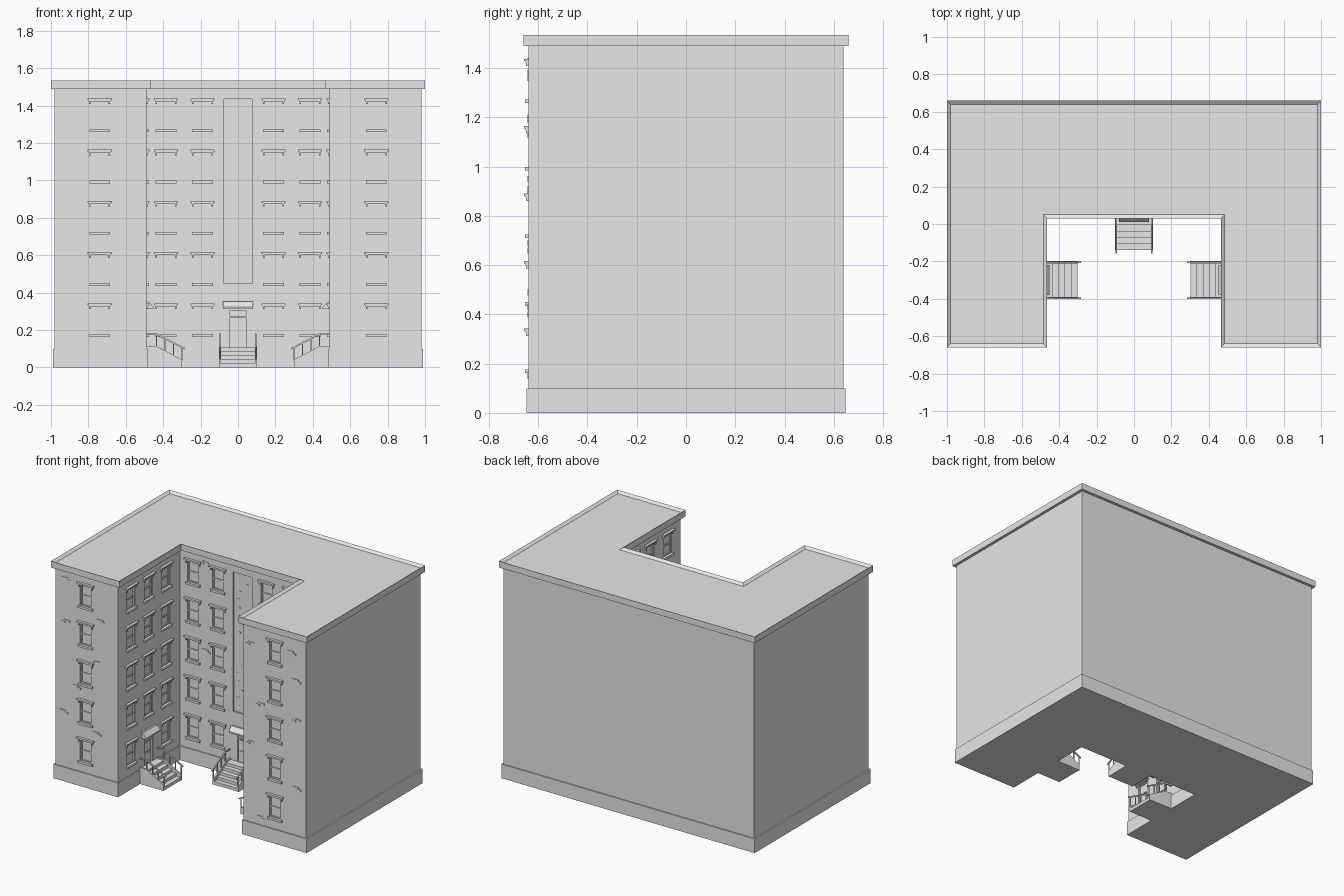
import bpy, bmesh, random
from mathutils import Matrix, Vector

if "Cube" in bpy.data.objects:
    bpy.data.objects.remove(bpy.data.objects["Cube"])

random.seed(4)
stone = bpy.data.materials.new("plain_grey")
stone.use_nodes = True
GREY = (0.8, 0.8, 0.8, 1)
stone.diffuse_color = GREY
stone.node_tree.nodes["Principled BSDF"].inputs["Base Color"].default_value = GREY

parts = {}


def part(name):
    return parts.setdefault(name, bmesh.new())


def frame(origin, along, out):
    """Wall frame: local x runs along the wall, y points out of it, z is up."""
    m = Matrix((along, out, (0, 0, 1))).transposed().to_4x4()
    return Matrix.Translation(origin) @ m


def prism(name, m, points, extrude):
    bm = part(name)
    low = [bm.verts.new(m @ Vector(p)) for p in points]
    high = [bm.verts.new(m @ (Vector(p) + Vector(extrude))) for p in points]
    n = len(points)
    bm.faces.new(low)
    top = bm.faces.new(high[::-1])
    for i in range(n):
        bm.faces.new((low[i], high[i], high[(i + 1) % n], low[(i + 1) % n]))
    return top


def box(name, m, x0, x1, y0, y1, z0, z1):
    prism(name, m, [(x0, y0, z0), (x1, y0, z0), (x1, y1, z0), (x0, y1, z0)], (0, 0, z1 - z0))


def beam(name, m, a, b, r):
    """Square bar between two points in a plane of constant local x."""
    a, b = Vector(a), Vector(b)
    d = (b - a).normalized()
    side = Vector((1, 0, 0)) * r
    up = d.cross(Vector((1, 0, 0))) * r
    prism(name, m, [a - side - up, a + side - up, a + side + up, a - side + up], b - a)


def u_shape(name, ox, oy, ix, iy, z0, z1):
    outline = [(-ox, -oy), (-ix, -oy), (-ix, iy), (ix, iy), (ix, -oy), (ox, -oy), (ox, oy), (-ox, oy)]
    return prism(name, Matrix(), [(x, y, z0) for x, y in outline], (0, 0, z1 - z0))


# Main masses: plinth, walls, cornice with sunken roof
u_shape("plinth", 0.99, 0.648, 0.484, 0.042, 0, 0.1)
u_shape("walls", 0.98, 0.64, 0.49, 0.05, 0.1, 1.49)
roof = u_shape("cornice", 1.0, 0.66, 0.465, 0.03, 1.49, 1.535)
bm = part("cornice")
bmesh.ops.recalc_face_normals(bm, faces=bm.faces)
bmesh.ops.inset_region(bm, faces=[roof], thickness=0.02, use_even_offset=True)
bmesh.ops.translate(bm, verts=roof.verts, vec=(0, 0, -0.015))

# Wall frames
left_front = frame((-0.74, -0.64, 0), (1, 0, 0), (0, -1, 0))
right_front = frame((0.74, -0.64, 0), (1, 0, 0), (0, -1, 0))
court_back = frame((0, 0.05, 0), (1, 0, 0), (0, -1, 0))
court_left = frame((-0.49, -0.3, 0), (0, 1, 0), (1, 0, 0))
court_right = frame((0.49, -0.3, 0), (0, -1, 0), (-1, 0, 0))
FLOOR = 0.274


def window(m, x, z):
    """Recessed sash window with sill, lintel and brackets."""
    box("cutter", m, x - 0.045, x + 0.045, -0.012, 0.02, z + 0.176, z + 0.326)
    for s in (-1, 1):
        c = x + s * 0.041
        box("window_sashes", m, c - 0.004, c + 0.004, -0.013, -0.004, z + 0.176, z + 0.326)
        b = x + s * 0.052
        box("lintel_brackets", m, b - 0.004, b + 0.004, -0.002, 0.01, z + 0.312, z + 0.328)
    for h in (0.18, 0.25, 0.322):
        box("window_sashes", m, x - 0.037, x + 0.037, -0.013, -0.005, z + h - 0.004, z + h + 0.004)
    box("window_sills", m, x - 0.055, x + 0.055, -0.002, 0.014, z + 0.162, z + 0.177)
    box("window_lintels", m, x - 0.06, x + 0.06, -0.002, 0.012, z + 0.326, z + 0.333)
    box("window_lintels", m, x - 0.065, x + 0.065, -0.002, 0.018, z + 0.333, z + 0.342)


def entrance(m):
    """Door, sloped awning, stoop, stringers and railings."""
    box("cutter", m, -0.052, 0.052, -0.014, 0.02, 0.1, 0.305)
    for s in (-1, 1):
        c = s * 0.047
        box("door_frames", m, c - 0.005, c + 0.005, -0.015, -0.003, 0.1, 0.305)
    box("door_frames", m, -0.042, 0.042, -0.015, -0.003, 0.265, 0.273)
    box("doors", m, -0.034, 0.034, -0.015, -0.009, 0.115, 0.18)
    box("doors", m, -0.034, 0.034, -0.015, -0.009, 0.19, 0.255)
    prism("awnings", m, [(-0.08, -0.002, 0.312), (-0.08, 0.038, 0.312), (-0.08, 0.038, 0.322),
                         (-0.08, 0.012, 0.352), (-0.08, -0.002, 0.352)], (0.16, 0, 0))
    # Steps
    for i, end in enumerate((0.188, 0.155, 0.122, 0.089, 0.056)):
        z = 0.022 + i * 0.021
        box("steps", m, -0.09, 0.09, 0.0, end, 0 if i == 0 else z - 0.021, z)
    for s in (-1, 1):
        x = s * 0.096
        prism("stringers", m, [(x - 0.006, 0, 0), (x - 0.006, 0.19, 0), (x - 0.006, 0.19, 0.042),
                               (x - 0.006, 0.05, 0.116), (x - 0.006, 0, 0.116)], (0.012, 0, 0))
        # Railing
        beam("railings", m, (x, 0, 0.178), (x, 0.055, 0.178), 0.004)
        beam("railings", m, (x, 0.053, 0.179), (x, 0.205, 0.1), 0.004)
        for y in (0.055, 0.1, 0.145, 0.19):
            top = 0.179 - (y - 0.053) * 0.52
            box("railings", m, x - 0.003, x + 0.003, y - 0.003, y + 0.003, top - 0.072, top)


def brick(m, x, z):
    """Pair of staggered bricks standing just proud of the wall."""
    s = random.choice((-1, 1))
    box("loose_bricks", m, x - 0.025, x + 0.025, -0.002, 0.004, z, z + 0.012)
    box("loose_bricks", m, x + s * 0.025 - 0.015, x + s * 0.025 + 0.015, -0.002, 0.004, z - 0.013, z - 0.001)


# Windows on every floor; the middle courtyard columns have doors below
for floor in range(5):
    z = floor * FLOOR
    window(left_front, 0, z)
    window(right_front, 0, z)
    for x in (-0.385, -0.19, 0.19, 0.385):
        window(court_back, x, z)
    for m in (court_left, court_right):
        for x in (-0.195, 0, 0.195):
            if floor or x:
                window(m, x, z)

for m in (court_back, court_left, court_right):
    entrance(m)

# Tall recessed panel above the courtyard door, with brick relief
box("cutter", court_back, -0.075, 0.075, -0.012, 0.02, 0.45, 1.435)
for row in range(16):
    z = 0.49 + row * 0.058
    x = random.uniform(-0.05, 0.04)
    box("panel_bricks", court_back, x - 0.01, x + 0.01, -0.013, -0.009, z, z + 0.008)

# Scattered bricks on the wing fronts
for x, z in ((-0.16, 1.43), (0.11, 1.2), (-0.15, 1.13), (0.09, 0.9), (-0.08, 0.69), (-0.18, 0.49), (0.08, 0.4)):
    brick(left_front, x, z)
for x, z in ((-0.19, 1.36), (0.12, 1.38), (0.16, 1.19), (-0.11, 0.95), (0.17, 0.91), (-0.19, 0.66),
             (0.16, 0.43), (-0.12, 0.15)):
    brick(right_front, x, z)
for x, z in ((-0.29, 1.44), (-0.29, 0.82), (0.29, 1.1), (0.29, 0.55)):
    brick(court_back, x, z)

# Turn the collected geometry into objects
objects = {}
for name, bm in parts.items():
    bmesh.ops.recalc_face_normals(bm, faces=bm.faces)
    mesh = bpy.data.meshes.new(name)
    bm.to_mesh(mesh)
    bm.free()
    mesh.materials.append(stone)
    objects[name] = bpy.data.objects.new(name, mesh)
    bpy.context.collection.objects.link(objects[name])

# Cut the openings, then drop the cutter
walls, cutter = objects["walls"], objects["cutter"]
cut = walls.modifiers.new("openings", "BOOLEAN")
cut.operation = "DIFFERENCE"
cut.solver = "EXACT"
cut.object = cutter
cutter.hide_render = True
bpy.context.view_layer.update()
carved = bpy.data.meshes.new_from_object(walls.evaluated_get(bpy.context.evaluated_depsgraph_get()))
walls.modifiers.clear()
walls.data = carved
bpy.data.objects.remove(cutter)
